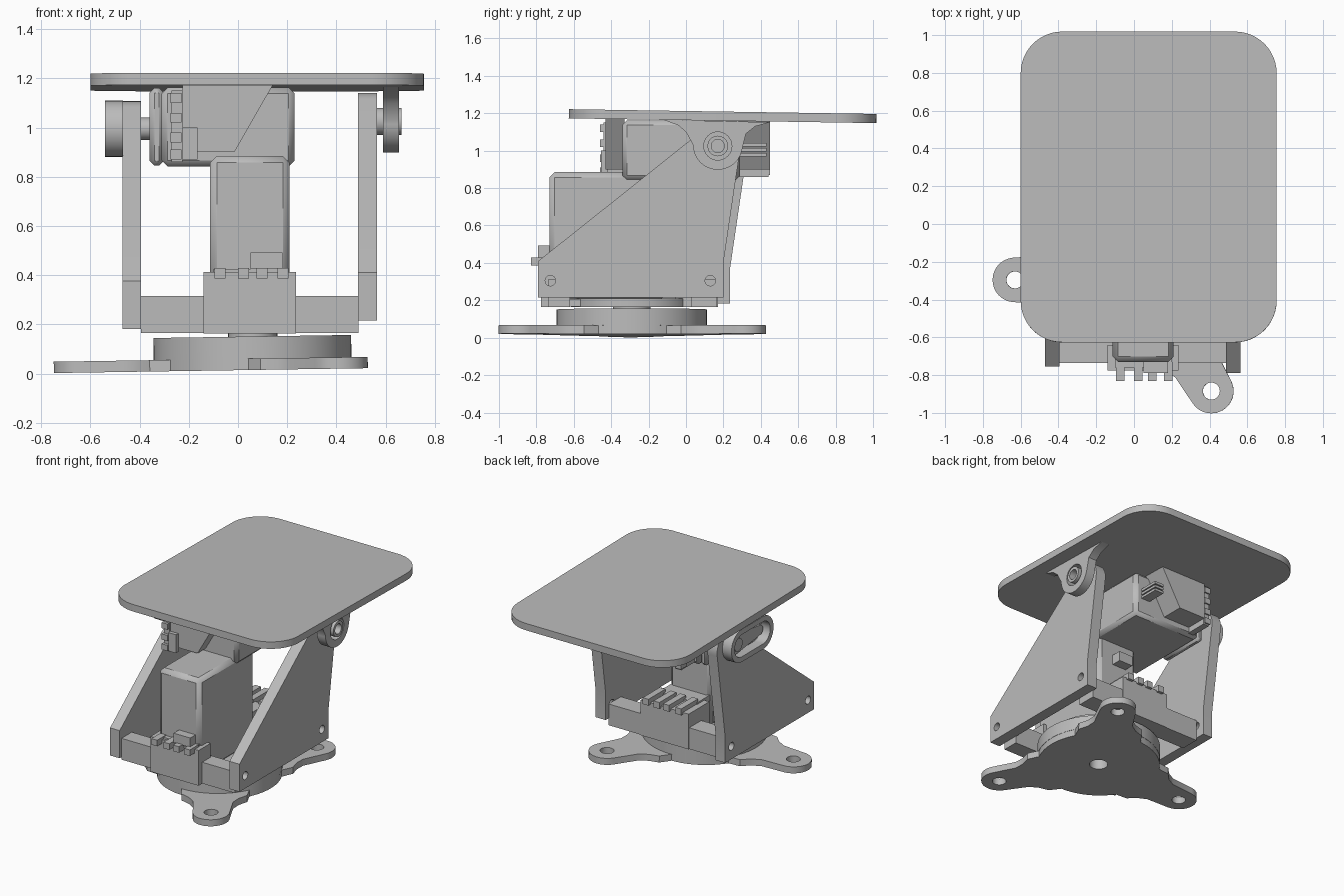
import bpy, bmesh
from math import sin, cos, pi, radians
from mathutils import Vector, Matrix

cube = bpy.data.objects.get("Cube")
if cube:
    bpy.data.objects.remove(cube, do_unlink=True)

grey = bpy.data.materials.new("plain grey")
grey.use_nodes = True
tone = (0.5, 0.5, 0.5, 1)
grey.diffuse_color = tone
grey.node_tree.nodes["Principled BSDF"].inputs["Base Color"].default_value = tone

# Column order turning a flat outline (u, v) and depth w into x, y, z
PLACE = {
    "x": lambda u, v, w: (w, u, v),
    "y": lambda u, v, w: (u, w, v),
    "z": lambda u, v, w: (u, v, w),
}


def finish(name, mesh, bevel=0):
    obj = bpy.data.objects.new(name, mesh)
    bpy.context.scene.collection.objects.link(obj)
    mesh.materials.clear()
    mesh.materials.append(grey)
    if bevel:
        mod = obj.modifiers.new("chamfer", "BEVEL")
        mod.width, mod.segments = bevel, 1
    bpy.ops.object.select_all(action="DESELECT")
    obj.select_set(True)
    bpy.context.view_layer.objects.active = obj
    bpy.ops.object.shade_smooth_by_angle(angle=radians(30))
    return obj


def arc(cu, cv, r, start=0, end=360, n=32):
    steps = n if end - start == 360 else n + 1
    angles = [radians(start + (end - start) * i / n) for i in range(steps)]
    return [(cu + r * cos(a), cv + r * sin(a)) for a in angles]


def prism(name, axis, lo, hi, outline, *holes):
    """Extrude an outline with optional holes along an axis."""
    curve = bpy.data.curves.new(name, "CURVE")
    curve.dimensions, curve.fill_mode = "2D", "BOTH"
    curve.extrude = (hi - lo) / 2
    for loop in (outline, *holes):
        spline = curve.splines.new("POLY")
        spline.points.add(len(loop) - 1)
        for point, (u, v) in zip(spline.points, loop):
            point.co = (u, v, 0, 1)
        spline.use_cyclic_u = True
    temp = bpy.data.objects.new("temp", curve)
    mesh = bpy.data.meshes.new_from_object(temp)
    bpy.data.objects.remove(temp)
    bpy.data.curves.remove(curve)
    bm = bmesh.new()
    bm.from_mesh(mesh)
    bmesh.ops.remove_doubles(bm, verts=bm.verts, dist=1e-5)
    for v in bm.verts:
        v.co = PLACE[axis](v.co.x, v.co.y, v.co.z + (lo + hi) / 2)
    bmesh.ops.recalc_face_normals(bm, faces=bm.faces)
    bm.to_mesh(mesh)
    bm.free()
    return finish(name, mesh)


def box(name, xs, ys, zs, bevel=0):
    bm = bmesh.new()
    bmesh.ops.create_cube(bm, size=1)
    for v in bm.verts:
        v.co = [(a + b) / 2 + c * (b - a) for c, (a, b) in zip(v.co, (xs, ys, zs))]
    mesh = bpy.data.meshes.new(name)
    bm.to_mesh(mesh)
    bm.free()
    return finish(name, mesh, bevel)


# Three-armed base and turntable
PX, PY = 0.06, -0.29
outline, arm_holes = [], []
for a in (-59.5, 60.5, 180.5):
    turn = Matrix.Rotation(radians(a), 2)
    side = [(0.42, -0.21), (0.47, -0.16), (0.53, -0.128)]
    arm = side + arc(0.69, 0, 0.118, -85, 85, 16) + [(u, -v) for u, v in reversed(side)]
    arm += arc(0, 0, 0.4, 33, 87, 12)
    outline += [tuple(turn @ Vector(p) + Vector((PX, PY))) for p in arm]
    hub = turn @ Vector((0.69, 0)) + Vector((PX, PY))
    arm_holes.append(arc(hub.x, hub.y, 0.045))
bore = arc(PX, PY, 0.06)
base = [prism("base_arms", "z", 0.014, 0.06, outline, bore, *arm_holes),
        prism("base_disc", "z", 0.06, 0.15, arc(PX, PY, 0.402, n=64), bore)]
for part in base:
    part.rotation_euler.y = -0.0155

# Yoke: turntable top, cross bars, servo seats
prism("pan_shaft", "z", 0.10, 0.17, arc(PX, PY, 0.1))
prism("yoke_floor", "z", 0.165, 0.21, arc(PX, PY, 0.325, n=64))
box("yoke_spine", (-0.14, 0.235), (-0.7, 0.1), (0.166, 0.208))
box("front_bar", (-0.395, 0.49), (-0.735, -0.62), (0.165, 0.315))
box("back_bar", (-0.395, 0.49), (0.03, 0.165), (0.165, 0.315))
box("front_servo_seat", (-0.14, 0.235), (-0.775, -0.64), (0.164, 0.413))
box("back_servo_seat", (-0.14, 0.235), (-0.06, 0.17), (0.164, 0.413))


# Side panels with a rounded pivot end
def panel(name, lo, hi, dy, dz):
    shape = [(-0.79, 0.215), (0.2, 0.215), (0.2, 0.4)] + arc(0.17, 1.02, 0.12, -10, 129, 20) + [(-0.79, 0.41)]
    screws = [arc(y, 0.305, 0.028, n=20) for y in (-0.725, 0.13)]
    loops = [[(u + dy, v + dz) for u, v in loop] for loop in (shape, *screws)]
    prism(name, "x", lo, hi, *loops)


panel("left_panel", 0.487, 0.565, 0, 0)
panel("right_panel", -0.47, -0.395, 0.035, -0.033)


# Slotted horn housing on the right panel
def capsule(r):
    return arc(0.15, 0.995, r, -90, 90, 16) + arc(-0.09, 0.995, r, 90, 270, 16)


prism("horn_housing", "x", -0.54, -0.468, capsule(0.115), capsule(0.078))
prism("horn_arm", "x", -0.5, -0.468, arc(0.15, 0.995, 0.068, -90, 90) + arc(-0.11, 0.995, 0.035, 90, 270))
prism("horn_shaft", "x", -0.515, -0.3, arc(0.15, 0.995, 0.045))

# Top plate, slightly tilted
corners = ((0.535, 0.78, 0), (-0.38, 0.78, 90), (-0.38, -0.425, 180), (0.535, -0.425, 270))
plate = []
for u, v, a in corners:
    plate += arc(u, v, 0.22, a, a + 90, 12)
top = prism("top_plate", "z", 1.163, 1.212, plate)
top.rotation_euler.x = -0.0155

# Hanging pivot ear and its pin
flare_front = [(-0.12, 1.165), (-0.04, 1.135), (0.0, 1.1)]
flare_back = [(0.32, 1.09), (0.37, 1.13), (0.45, 1.152)]
ear = flare_front + arc(0.17, 1.03, 0.132, 180, 350, 24) + flare_back
prism("pivot_ear", "x", 0.59, 0.655, ear, arc(0.17, 1.025, 0.075))
prism("pivot_pin", "x", 0.55, 0.664, arc(0.17, 1.025, 0.055), arc(0.17, 1.025, 0.035))

# Pan servo, upright between the panels
box("pan_servo_body", (-0.113, 0.21), (-0.73, -0.11), (0.2, 0.885), 0.028)
box("pan_servo_tabs", (-0.1, 0.2), (-0.76, 0.02), (0.385, 0.425))
box("pan_servo_lead", (0.05, 0.18), (-0.79, -0.72), (0.425, 0.492))
box("pan_servo_back_lead", (-0.02, 0.09), (-0.12, -0.04), (0.68, 0.75))
for x in (-0.095, 0.0, 0.075, 0.16):
    box("front_clip", (x, x + 0.045), (-0.83, -0.73), (0.387, 0.43))
    box("back_clip", (x, x + 0.045), (0.0, 0.19), (0.4, 0.445))

# Tilt servo, lying under the plate
box("tilt_servo_body", (-0.31, 0.23), (-0.34, 0.29), (0.842, 1.162), 0.024)
box("tilt_gear_case", (-0.36, -0.3), (-0.08, 0.28), (0.845, 1.16), 0.02)
box("tilt_servo_tabs", (-0.27, -0.225), (-0.44, 0.44), (0.86, 1.15))
for z in (0.87, 0.94, 1.02, 1.1):
    box("tilt_front_clip", (-0.275, -0.23), (-0.46, -0.4), (z, z + 0.04))
    box("tilt_back_clip", (-0.275, -0.23), (0.38, 0.45), (z, z + 0.04))
gusset = [(-0.225, 1.17), (0.14, 1.17), (-0.015, 0.9), (-0.225, 0.9)]
prism("front_gusset", "y", -0.43, -0.33, gusset)
prism("back_gusset", "y", 0.28, 0.45, gusset)
box("front_gusset_catch", (-0.225, -0.165), (-0.455, -0.42), (0.87, 1.0))
for z in (0.97, 0.996, 1.022):
    box("tilt_servo_pin", (0.11, 0.18), (0.28, 0.43), (z, z + 0.018))
